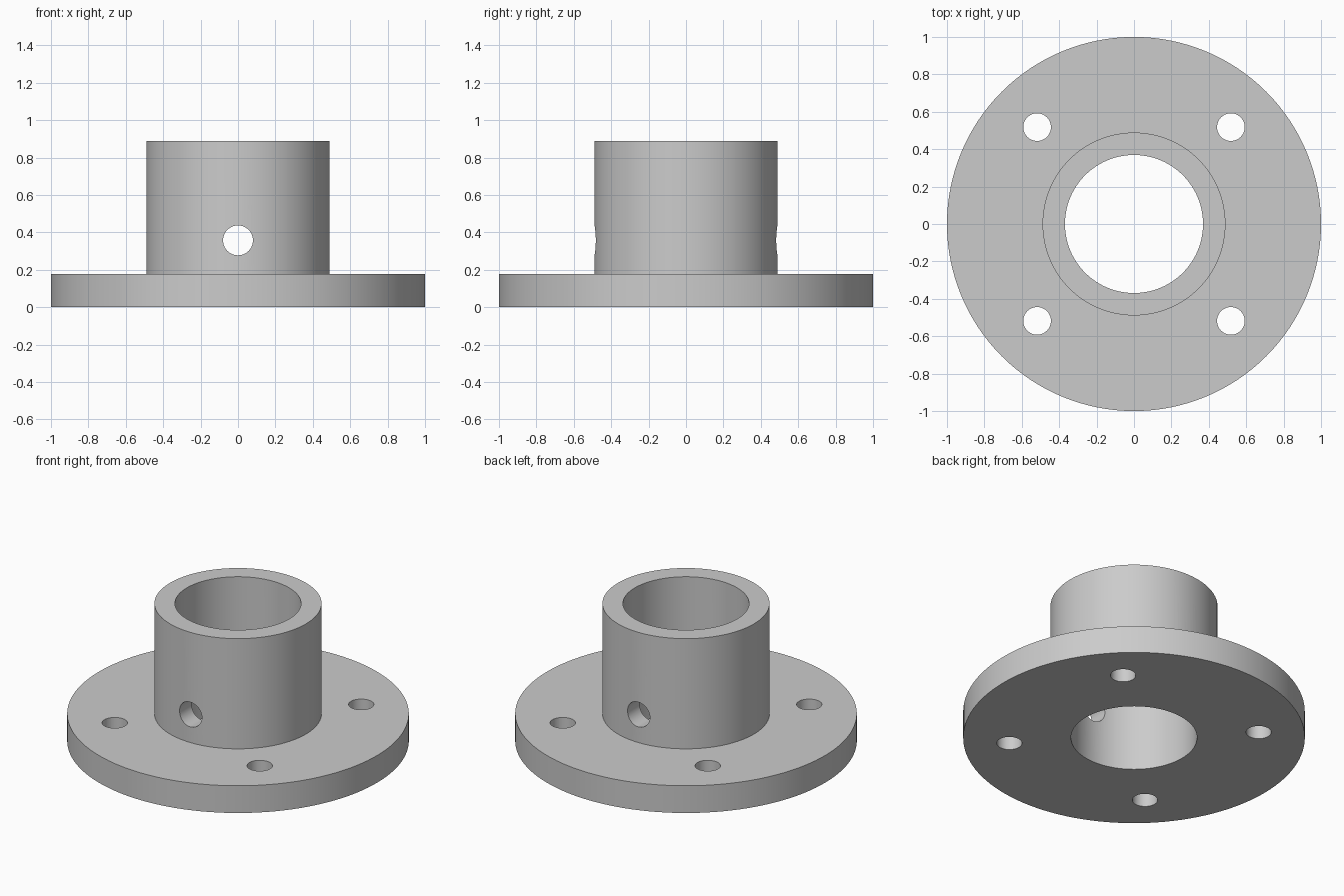
import bpy, bmesh, math
from mathutils import Matrix, Vector

cube = bpy.data.objects.get("Cube")
if cube:
    bpy.data.objects.remove(cube)

SEGMENTS = 128
FLANGE_R, FLANGE_H = 1.0, 0.176
HUB_R, BORE_R, HEIGHT = 0.489, 0.369, 0.888
BOLT_R, BOLT_OFFSET = 0.074, 0.518
PIN_R, PIN_Z = 0.08, 0.357

metal = bpy.data.materials.new("plain grey")
metal.use_nodes = True
metal.diffuse_color = (0.6, 0.6, 0.6, 1)
metal.node_tree.nodes["Principled BSDF"].inputs["Base Color"].default_value = (0.6, 0.6, 0.6, 1)


def add_object(name, bm):
    bmesh.ops.recalc_face_normals(bm, faces=bm.faces)
    mesh = bpy.data.meshes.new(name)
    bm.to_mesh(mesh)
    bm.free()
    mesh.materials.append(metal)
    obj = bpy.data.objects.new(name, mesh)
    bpy.context.collection.objects.link(obj)
    return obj


def lathe(name, profile):
    """Revolve a closed (radius, z) profile about the z axis."""
    bm = bmesh.new()
    verts = [bm.verts.new((r, 0, z)) for r, z in profile]
    edges = [bm.edges.new((v, verts[i - 1])) for i, v in enumerate(verts)]
    bmesh.ops.spin(bm, geom=verts + edges, cent=(0, 0, 0), axis=(0, 0, 1),
                   angle=math.tau, steps=SEGMENTS, use_merge=True)
    bmesh.ops.remove_doubles(bm, verts=bm.verts, dist=1e-5)
    return add_object(name, bm)


def drill(target, radius, center, axis="Z"):
    """Cut a round hole right through the target."""
    bm = bmesh.new()
    turn = Matrix.Rotation(math.pi / 2, 4, "X") if axis == "Y" else Matrix()
    bmesh.ops.create_cone(bm, cap_ends=True, segments=48, radius1=radius,
                          radius2=radius, depth=3,
                          matrix=Matrix.Translation(Vector(center)) @ turn)
    cutter = add_object("hole_cutter", bm)
    cutter.hide_render = True
    mod = target.modifiers.new("hole", "BOOLEAN")
    mod.operation, mod.solver, mod.object = "DIFFERENCE", "EXACT", cutter
    bpy.context.view_layer.objects.active = target
    bpy.ops.object.modifier_apply(modifier=mod.name)
    bpy.data.objects.remove(cutter)


# Flange and hollow hub as one turned part
body = lathe("flanged_hub", [
    (BORE_R, 0), (FLANGE_R, 0), (FLANGE_R, FLANGE_H),
    (HUB_R, FLANGE_H), (HUB_R, HEIGHT), (BORE_R, HEIGHT)])

# Four bolt holes in the flange
for sx in (-1, 1):
    for sy in (-1, 1):
        drill(body, BOLT_R, (sx * BOLT_OFFSET, sy * BOLT_OFFSET, 0))

# Cross pin hole through the front and back of the hub
drill(body, PIN_R, (0, 0, PIN_Z), "Y")

# Smooth round walls with sharp rims
bpy.ops.object.select_all(action="DESELECT")
body.select_set(True)
bpy.context.view_layer.objects.active = body
bpy.ops.object.shade_smooth_by_angle(angle=math.radians(30))
